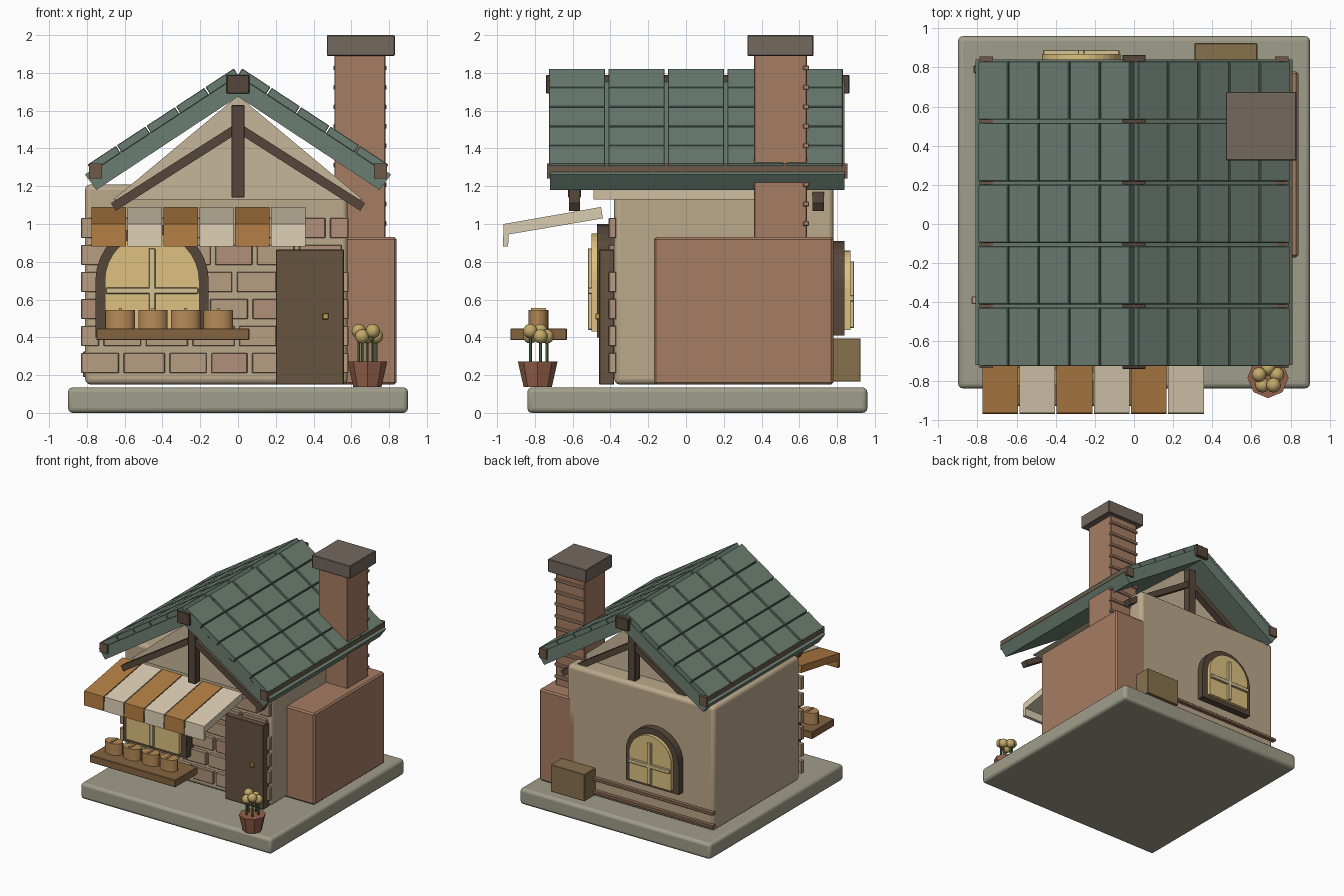
import bpy, bmesh, random
from math import sin, cos, pi, hypot
from mathutils import Vector

if "Cube" in bpy.data.objects:
    bpy.data.objects.remove(bpy.data.objects["Cube"])
random.seed(4)
MATS = {}


def mat(hexcol):
    if hexcol not in MATS:
        m = bpy.data.materials.new("colour_" + hexcol)
        rgb = [(int(hexcol[i:i + 2], 16) / 255) ** 2.2 for i in (0, 2, 4)]
        m.diffuse_color = (*rgb, 1)
        m.use_nodes = True
        m.node_tree.nodes["Principled BSDF"].inputs["Base Color"].default_value = m.diffuse_color
        MATS[hexcol] = m
    return MATS[hexcol]


def finish(bm, name, col, bevel=0, seg=1):
    bmesh.ops.recalc_face_normals(bm, faces=bm.faces)
    me = bpy.data.meshes.new(name)
    bm.to_mesh(me)
    bm.free()
    ob = bpy.data.objects.new(name, me)
    bpy.context.collection.objects.link(ob)
    me.materials.append(mat(col))
    if bevel:
        b = ob.modifiers.new("bevel", 'BEVEL')
        b.width, b.segments = bevel, seg
        b.limit_method = 'ANGLE'
    if seg > 1:
        bpy.context.view_layer.objects.active = ob
        ob.select_set(True)
        bpy.ops.object.shade_smooth_by_angle()
        ob.select_set(False)
    return ob


def prism(name, pts, a, b, col, axis='y', bevel=0, seg=1):
    """Extrude a 2D outline: (x, z) along y, or (y, z) along x."""
    bm = bmesh.new()
    place = (lambda p, t: (p[0], t, p[1])) if axis == 'y' else (lambda p, t: (t, p[0], p[1]))
    lo = [bm.verts.new(place(p, a)) for p in pts]
    hi = [bm.verts.new(place(p, b)) for p in pts]
    bm.faces.new(lo)
    bm.faces.new(hi)
    for i in range(len(pts)):
        j = (i + 1) % len(pts)
        bm.faces.new((lo[i], lo[j], hi[j], hi[i]))
    return finish(bm, name, col, bevel, seg)


def box(name, x0, x1, y0, y1, z0, z1, col, bevel=0.004, seg=1):
    return prism(name, [(x0, z0), (x1, z0), (x1, z1), (x0, z1)], y0, y1, col, 'y', bevel, seg)


def strip(p, q, w):
    """Rectangle outline of width w lying along the line p-q."""
    dx, dz = q[0] - p[0], q[1] - p[1]
    k = w / 2 / hypot(dx, dz)
    nx, nz = -dz * k, dx * k
    return [(p[0] + nx, p[1] + nz), (q[0] + nx, q[1] + nz), (q[0] - nx, q[1] - nz), (p[0] - nx, p[1] - nz)]


def cone(name, x, y, z0, z1, r0, r1, n, col, sy=1):
    bm = bmesh.new()
    bmesh.ops.create_cone(bm, cap_ends=True, segments=n, radius1=r0, radius2=r1, depth=z1 - z0)
    bmesh.ops.scale(bm, vec=(1, sy, 1), verts=bm.verts)
    bmesh.ops.translate(bm, vec=(x, y, (z0 + z1) / 2), verts=bm.verts)
    return finish(bm, name, col, 0, 2 if n > 10 else 1)


def arch(cx, cz, r, bottom, n=16):
    return [(cx - r, bottom)] + [(cx - r * cos(pi * i / n), cz + r * sin(pi * i / n)) for i in range(n + 1)] + [(cx + r, bottom)]


WOOD, GREEN, BRICK = "57493d", "6b7d71", "a57c63"

# base slab and walls
box("base_slab", -0.9, 0.9, -0.84, 0.96, 0, 0.135, "9f9c88", 0.025, 3)
box("walls", -0.81, 0.58, -0.38, 0.78, 0.15, 1.21, "baa78a", 0.03, 3)
prism("gable", [(-0.66, 1.13), (0.66, 1.13), (0, 1.68)], -0.49, 0.62, "c5b597")

# staggered front bricks
for row in range(6):
    z = 0.21 + row * 0.143
    x = -0.83 - (0.13 if row % 2 else 0)
    while x < 0.56:
        w = random.uniform(0.19, 0.23)
        x0, x1 = max(x, -0.83), min(x + w, 0.585)
        if x1 - x0 > 0.03:
            box("front_brick", x0, x1, -0.41, -0.37, z, z + 0.108, random.choice(("b69c80", "b69c80", "af8f78")))
        x += w + 0.025

# chimney
box("hearth_block", 0.5, 0.84, -0.17, 0.78, 0.15, 0.93, BRICK, 0.012)
box("chimney_stack", 0.51, 0.78, 0.36, 0.64, 0.9, 1.91, BRICK)
box("chimney_cap", 0.47, 0.83, 0.325, 0.675, 1.89, 2.0, "73685f")
for i in range(9):
    box("chimney_course", 0.505, 0.787, 0.62, 0.652, 0.99 + i * 0.103, 1.015 + i * 0.103, "a98570")

# roof: slabs, tile rows, ridge and eave beams, gable trusses
for s in (-1, 1):
    prism("roof_slab", [(0, 1.675), (s * 0.75, 1.18), (s * 0.81, 1.262), (0, 1.79)], -0.72, 0.84, GREEN)
    for r in range(5):
        xa, xb = 0.01 + r * 0.156, 0.01 + r * 0.156 + 0.15
        line = [(s * x, 1.811 - 0.657 * x) for x in (xa, xb)]
        for c in range(5):
            y = -0.725 + c * 0.3145
            prism("roof_tile", strip(line[0], line[1], 0.045), y, y + 0.297, GREEN, 'y', 0.003)
    prism("eave_beam", [(s * 0.72, 1.24), (s * 0.79, 1.24), (s * 0.79, 1.32), (s * 0.72, 1.32)], -0.735, 0.855, "6e5a49")
    for y in (-0.62, 0.67):
        prism("gable_brace", strip((0, 1.51), (s * 0.66, 1.09), 0.048), y, y + 0.06, WOOD)
box("ridge_beam", -0.06, 0.06, -0.74, 0.865, 1.69, 1.79, WOOD)
for y in (-0.625, 0.665):
    box("gable_post", -0.035, 0.035, y, y + 0.07, 1.14, 1.63, WOOD)

# arched windows, front and back
for cx, r, cz, zb, y, s, side in ((-0.455, 0.30, 0.70, 0.40, -0.47, -1, "front"),
                                  (-0.27, 0.25, 0.66, 0.41, 0.84, 1, "back")):
    prism(side + "_window_frame", arch(cx, cz, r, zb), y - s * 0.10, y, WOOD)
    prism(side + "_window_glass", arch(cx, cz, r - 0.05, zb + 0.03), y - s * 0.02, y + s * 0.03, "dcc07f")
    ya, yb = sorted((y, y + s * 0.05))
    top = cz + r * 0.57
    box(side + "_window_mullion", cx - 0.017, cx + 0.017, ya, yb, zb + 0.04, top, "d6c293")
    box(side + "_window_bar", cx - r + 0.055, cx + r - 0.055, ya, yb, cz - 0.07, cz - 0.037, "d6c293")

# door
box("door", 0.20, 0.56, -0.46, -0.38, 0.15, 0.865, "665442")
box("door_knob", 0.448, 0.48, -0.48, -0.45, 0.495, 0.527, "c29f4e")

# striped awning
for i in range(6):
    x = -0.775 + i * 0.19
    prism("awning_stripe", [(-0.45, 1.09), (-0.965, 1.0), (-0.97, 0.88), (-0.942, 0.88), (-0.938, 0.945), (-0.44, 1.03)],
          x, x + 0.182, "d9cbb0" if i % 2 else "b07c45", 'x')

# display shelf with scored loaves
box("display_shelf", -0.75, 0.06, -0.93, -0.63, 0.385, 0.447, "846443")
for i in range(4):
    x = -0.623 + i * 0.173
    cone("loaf", x, -0.78, 0.447, 0.545, 0.078, 0.078, 16, "b58a58", 0.68)
    box("loaf_score", x - 0.008, x + 0.008, -0.82, -0.74, 0.54, 0.555, "cba873", 0)

# flower pot
cone("flower_pot", 0.685, -0.785, 0.138, 0.272, 0.075, 0.105, 8, "94614d")
for i in range(5):
    a = 2 * pi * i / 5 + pi / 2
    x, y, z = 0.685 + 0.048 * cos(a), -0.785 + 0.048 * sin(a), 0.405 + 0.028 * (i % 2)
    cone("flower_stem", x, y, 0.25, z, 0.008, 0.008, 6, "5c7553")
    bm = bmesh.new()
    bmesh.ops.create_uvsphere(bm, u_segments=12, v_segments=8, radius=0.038)
    bmesh.ops.translate(bm, vec=(x, y, z), verts=bm.verts)
    finish(bm, "flower_head", "c2a869", 0, 2)

# back crate and low rails
box("back_crate", 0.31, 0.63, 0.77, 0.925, 0.165, 0.395, "86714f")
for z in (0.19, 0.30):
    box("back_rail", -0.82, 0.36, 0.77, 0.81, z, z + 0.025, "93705a")
